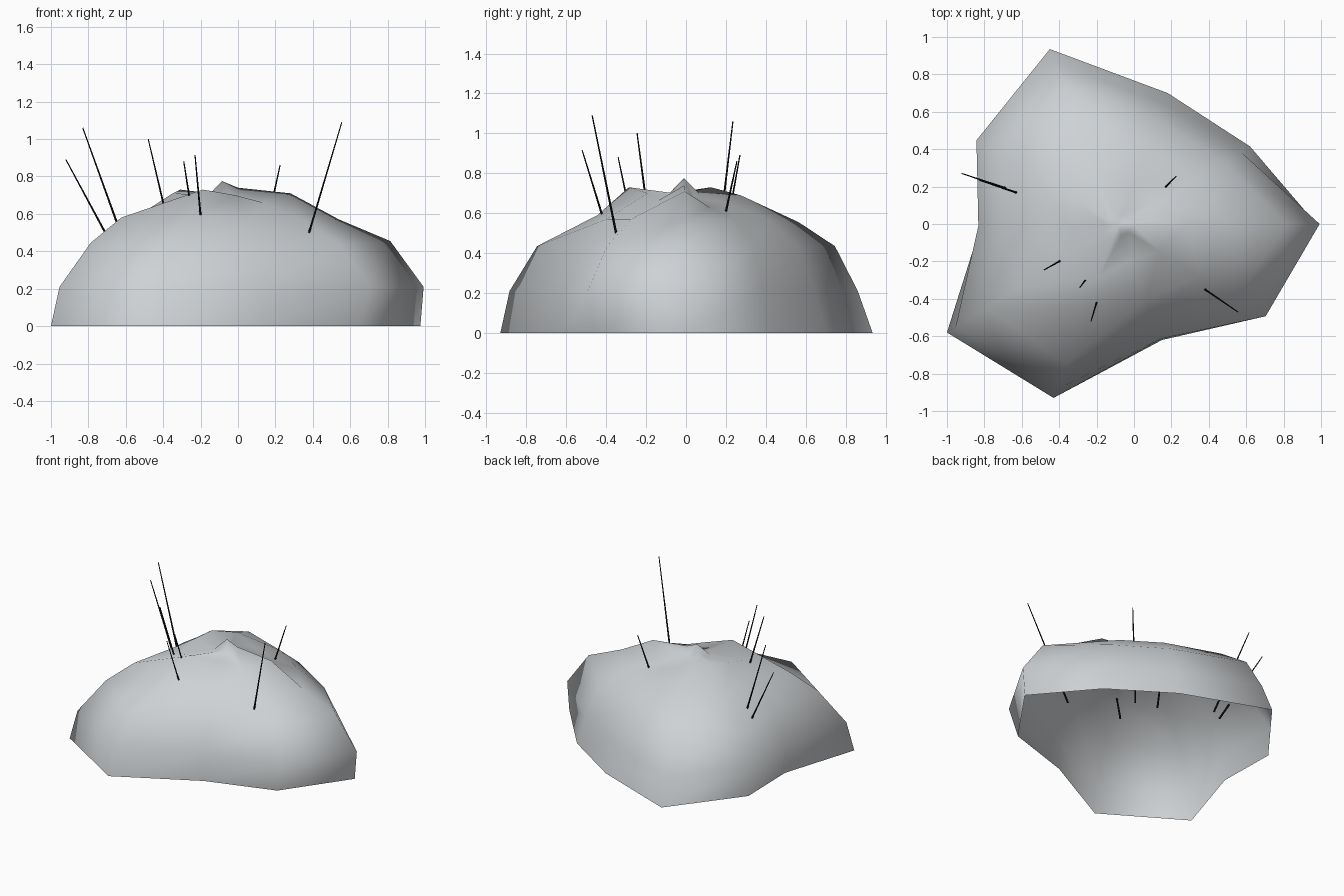
import bpy, bmesh
from mathutils import Vector

cube = bpy.data.objects.get("Cube")
if cube:
    bpy.data.objects.remove(cube, do_unlink=True)


def material(name, rgb, rough):
    mat = bpy.data.materials.new(name)
    mat.use_nodes = True
    color = (*rgb, 1)
    mat.diffuse_color = color
    node = mat.node_tree.nodes["Principled BSDF"]
    node.inputs["Base Color"].default_value = color
    node.inputs["Roughness"].default_value = rough
    return mat


def add_object(name, bm, mat):
    mesh = bpy.data.meshes.new(name)
    bm.normal_update()
    bm.to_mesh(mesh)
    bm.free()
    mesh.materials.append(mat)
    obj = bpy.data.objects.new(name, mesh)
    bpy.context.collection.objects.link(obj)
    return obj


grey = material("pale grey", (.62, .645, .665), .6)
black = material("black", (.008, .008, .008), .7)

# Lobed dome: a wavy outline shrunk ring by ring towards an off-centre tip
CENTRE = Vector((-.085, -.01, 0))
OUTLINE = [(.975, 0), (.62, .415), (.18, .7), (-.45, .935), (-.83, .44),
           (-.82, -.01), (-1, -.58), (-.43, -.93), (.15, -.62), (.65, -.46)]
RINGS = [(0, 1), (.21, .95), (.435, .8), (.57, .59)]
CROWN_Z = [.71, .63, .65, .69, .73, .71, .66, .73, .7, .66]
INNER_Z = [.74, .69, .68, .7, .71, .7, .7, .7, .7, .69]
# Local swelling of single outline points, as (point, ring): factor
SWELL = {(0, 1): 1.07, (0, 2): 1.06, (1, 1): .98, (1, 2): 1.01,
         (2, 1): .97, (4, 1): 1.07, (5, 1): 1.07, (4, 2): 1.06,
         (5, 2): 1.06, (6, 2): .96, (7, 3): .8, (3, 1): .97, (3, 3): 1.03,
         (8, 1): 1.04, (8, 3): 1.08, (9, 1): 1.13, (9, 2): 1.07}
# Local lift of single outline points
LIFT = {(0, 2): .02, (3, 3): -.015, (5, 3): .03, (6, 3): .01, (6, 2): .01,
        (7, 3): .02}

bm = bmesh.new()


def add_ring(size, heights, swell):
    ring = []
    for i, (x, y) in enumerate(OUTLINE):
        offset = (Vector((x, y, 0)) - CENTRE) * size * swell.get(i, 1)
        ring.append(bm.verts.new(CENTRE + offset + Vector((0, 0, heights[i]))))
    return ring


count = len(OUTLINE)
rings = []
for r, (z, size) in enumerate(RINGS):
    swell = {i: f for (i, level), f in SWELL.items() if level == r}
    heights = [z + LIFT.get((i, r), 0) for i in range(count)]
    rings.append(add_ring(size, heights, swell))
rings.append(add_ring(.3, CROWN_Z, {0: 1.15, 5: 1.2}))
rings.append(add_ring(.08, INNER_Z, {}))
tip = bm.verts.new(CENTRE + Vector((0, 0, .775)))
for i in range(count):
    j = (i + 1) % count
    for low, high in zip(rings, rings[1:]):
        bm.faces.new((low[i], low[j], high[j], high[i]))
    bm.faces.new((rings[-1][i], rings[-1][j], tip))
for face in bm.faces:
    face.smooth = True
add_object("dome_shell", bm, grey)

# Bristles: thin tapering needles rooted through the shell
BRISTLES = [((.38, -.35, .5), (.555, -.47, 1.09)),
            ((-.2, -.42, .59), (-.23, -.52, .915)),
            ((-.26, -.3, .69), (-.29, -.34, .88)),
            ((-.4, -.2, .66), (-.48, -.245, 1)),
            ((-.65, .175, .56), (-.83, .235, 1.06)),
            ((-.71, .2, .5), (-.92, .27, .89)),
            ((.19, .22, .7), (.225, .255, .86))]
for n, (root, end) in enumerate(BRISTLES):
    root, end = Vector(root), Vector(end)
    root -= (end - root).normalized() * .19
    axis = end - root
    bm = bmesh.new()
    bmesh.ops.create_cone(bm, cap_ends=True, segments=6, radius1=.007,
                          radius2=.003, depth=axis.length)
    needle = add_object(f"bristle_{n + 1}", bm, black)
    needle.location = (root + end) / 2
    needle.rotation_mode = "QUATERNION"
    needle.rotation_quaternion = axis.to_track_quat("Z", "Y")
